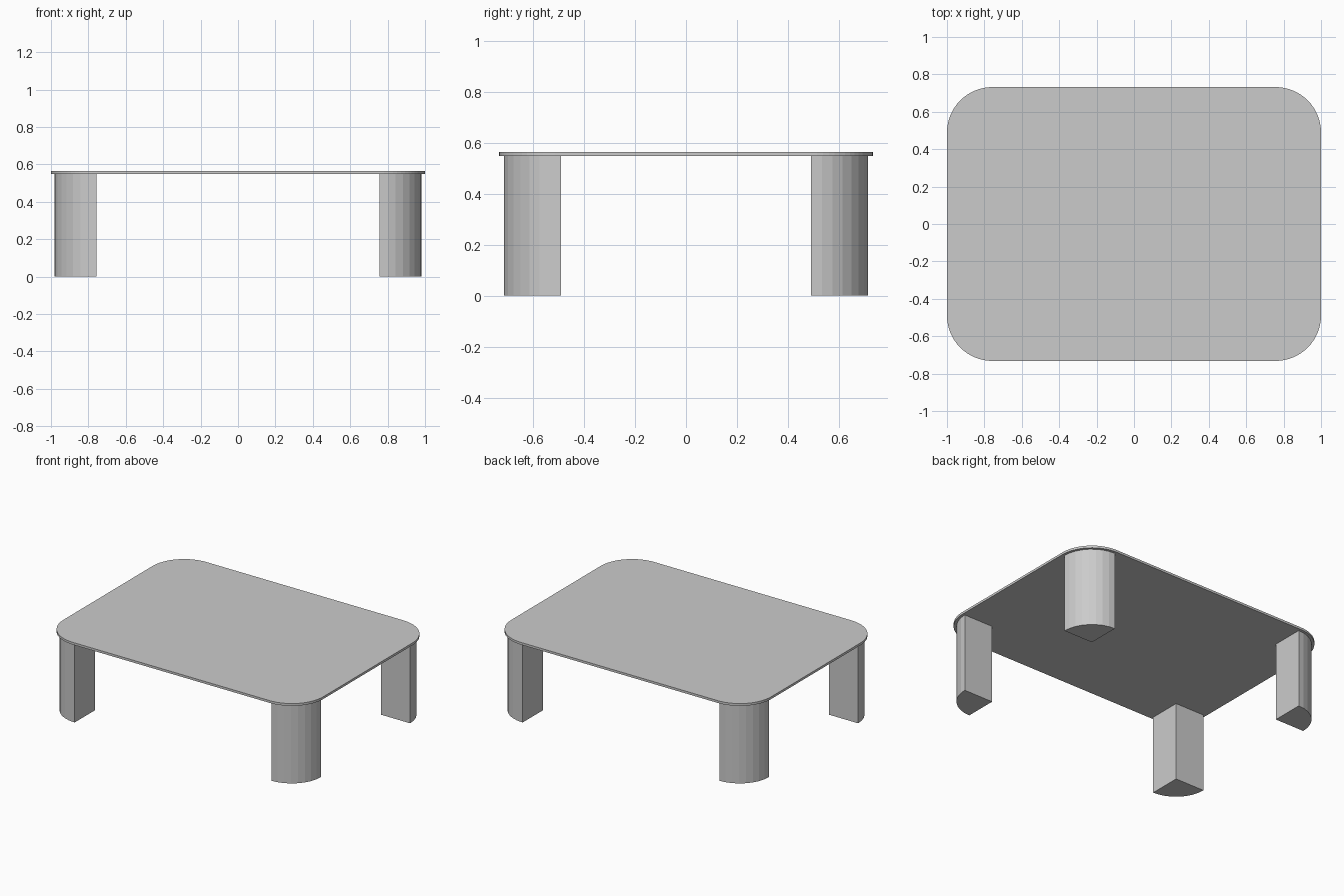
import bpy, bmesh, math

if "Cube" in bpy.data.objects:
    bpy.data.objects.remove(bpy.data.objects["Cube"])

CX, CY = 0.757, 0.489      # shared centre of each corner arc and leg
TOP_R, LEG_R = 0.243, 0.225
Z_UNDER, Z_TOP = 0.548, 0.564


def arc(cx, cy, r, start, steps):
    """Quarter-circle points, counter-clockwise from the start angle."""
    return [(cx + r * math.cos(start + math.pi / 2 * i / steps),
             cy + r * math.sin(start + math.pi / 2 * i / steps))
            for i in range(steps + 1)]


def extrude_profile(name, points, z0, z1):
    bm = bmesh.new()
    face = bm.faces.new([bm.verts.new((x, y, z0)) for x, y in points])
    res = bmesh.ops.extrude_face_region(bm, geom=[face], use_keep_orig=True)
    verts = [g for g in res["geom"] if isinstance(g, bmesh.types.BMVert)]
    bmesh.ops.translate(bm, verts=verts, vec=(0, 0, z1 - z0))
    bmesh.ops.recalc_face_normals(bm, faces=bm.faces)
    mesh = bpy.data.meshes.new(name)
    bm.to_mesh(mesh)
    bm.free()
    obj = bpy.data.objects.new(name, mesh)
    bpy.context.collection.objects.link(obj)
    return obj


corners = [("back_right", 1, 1), ("back_left", -1, 1),
           ("front_left", -1, -1), ("front_right", 1, -1)]

# Thin rounded tabletop
outline = []
for i, (_, sx, sy) in enumerate(corners):
    outline += arc(sx * CX, sy * CY, TOP_R, i * math.pi / 2, 16)
extrude_profile("tabletop", outline, Z_UNDER, Z_TOP)

# Quarter-round legs, curved side facing outwards
for i, (name, sx, sy) in enumerate(corners):
    centre = (sx * CX, sy * CY)
    wedge = [centre] + arc(*centre, LEG_R, i * math.pi / 2, 8)
    extrude_profile(name + "_leg", wedge, 0.0, Z_UNDER)
